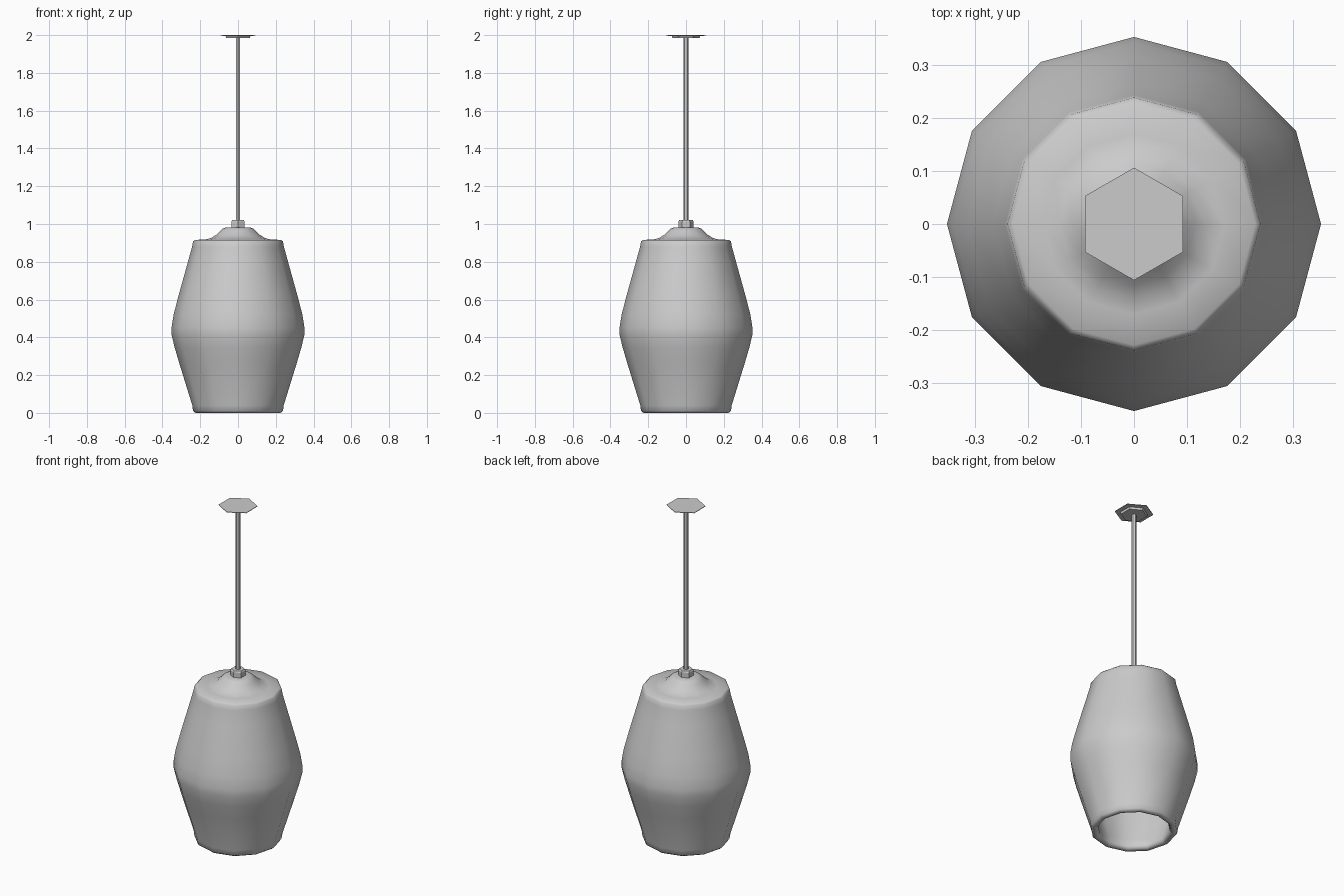
import bpy, bmesh, math

if "Cube" in bpy.data.objects:
    bpy.data.objects.remove(bpy.data.objects["Cube"])


def lathe(name, profile, sides, start=0.0, angle=None):
    """Revolve (radius, z) points around z; radius 0 makes a pole."""
    bm = bmesh.new()
    rings = []
    for r, z in profile:
        if r == 0:
            rings.append([bm.verts.new((0, 0, z))] * sides)
        else:
            rings.append([bm.verts.new((r * math.cos(start + 2 * math.pi * i / sides),
                                        r * math.sin(start + 2 * math.pi * i / sides), z))
                          for i in range(sides)])
    for a, b in zip(rings, rings[1:]):
        for i in range(sides):
            j = (i + 1) % sides
            bm.faces.new(list(dict.fromkeys((a[i], a[j], b[j], b[i]))))
    bmesh.ops.recalc_face_normals(bm, faces=bm.faces)
    mesh = bpy.data.meshes.new(name)
    bm.to_mesh(mesh)
    bm.free()
    obj = bpy.data.objects.new(name, mesh)
    bpy.context.collection.objects.link(obj)
    if angle:
        bpy.context.view_layer.objects.active = obj
        obj.select_set(True)
        bpy.ops.object.shade_smooth_by_angle(angle=math.radians(angle))
        obj.select_set(False)
    return obj


# Hollow barrel shade: inner wall, rounded rim, outer wall, then domed collar
lathe("shade", [
    (0, 0.895), (0.195, 0.89), (0.205, 0.86), (0.30, 0.54), (0.315, 0.47), (0.315, 0.40),
    (0.30, 0.34), (0.205, 0.06), (0.197, 0.02), (0.205, 0.004), (0.225, 0.0),
    (0.238, 0.01), (0.242, 0.04), (0.31, 0.26), (0.335, 0.345), (0.351, 0.41), (0.352, 0.45),
    (0.341, 0.52), (0.315, 0.62), (0.265, 0.80), (0.243, 0.88), (0.238, 0.908), (0.228, 0.916),
    (0.17, 0.918), (0.14, 0.927), (0.115, 0.943), (0.095, 0.963), (0.08, 0.976),
    (0.065, 0.982), (0, 0.982)], 12, 0, 60)

# Hexagonal hardware with a corner pointing along y
HEX = math.pi / 6
lathe("nut", [(0, 0.978), (0.041, 0.978), (0.041, 1.012), (0.036, 1.02), (0, 1.02)], 6, HEX)
lathe("rod", [(0, 1.015), (0.0135, 1.015), (0.0135, 1.99), (0, 1.99)], 6, HEX)
lathe("ceiling_plate", [(0, 1.984), (0.072, 1.984), (0.076, 1.996), (0.106, 1.997),
                        (0.106, 2.0), (0, 2.0)], 6, HEX)
